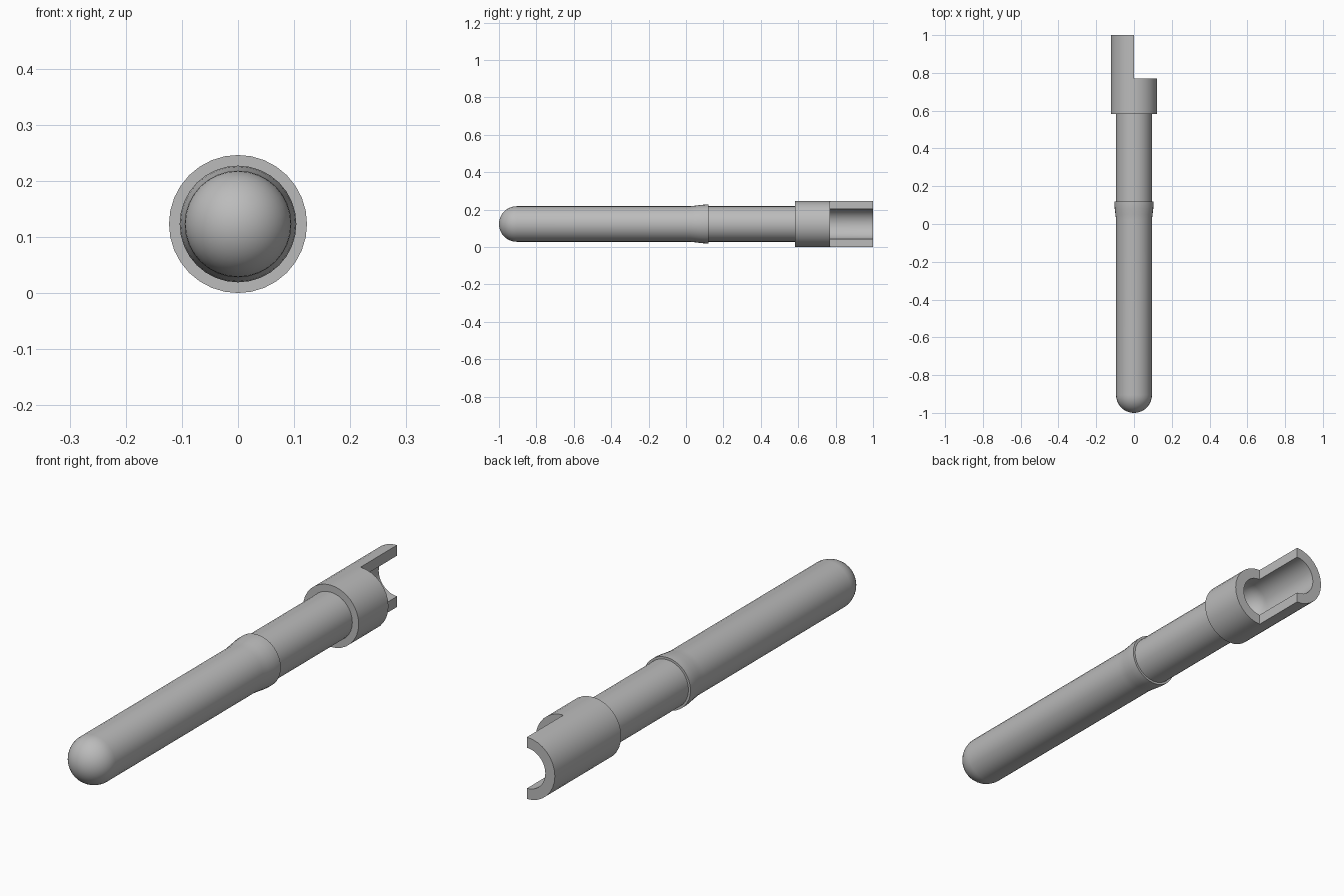
import bpy, bmesh, math
from mathutils import Matrix, Vector

cube = bpy.data.objects.get("Cube")
if cube:
    bpy.data.objects.remove(cube)

SIDES = 32
AXIS_Z = 0.123
BODY_R = 0.095
SOCKET_R = 0.123
BORE_R = 0.081

grey = bpy.data.materials.new("plain grey")
grey.use_nodes = True
colour = (0.5, 0.5, 0.5, 1)
grey.diffuse_color = colour
grey.node_tree.nodes["Principled BSDF"].inputs["Base Color"].default_value = colour


def dome(y, radius, steps=10):
    """Quarter arc from the pole towards +y, as (y, radius) points."""
    arc = [math.pi / 2 * i / steps for i in range(steps + 1)]
    return [(y + radius * (1 - math.cos(a)), radius * math.sin(a)) for a in arc]


def lathe(name, profile):
    """Spin a (y, radius) profile about the long axis."""
    bm = bmesh.new()
    verts = [bm.verts.new((0, y, r)) for y, r in profile]
    edges = [bm.edges.new(pair) for pair in zip(verts, verts[1:])]
    bmesh.ops.spin(bm, geom=verts + edges, cent=(0, 0, 0), axis=(0, 1, 0),
                   angle=2 * math.pi, steps=SIDES, use_duplicate=False)
    bmesh.ops.remove_doubles(bm, verts=bm.verts, dist=0.0001)
    bmesh.ops.recalc_face_normals(bm, faces=bm.faces)
    mesh = bpy.data.meshes.new(name)
    bm.to_mesh(mesh)
    bm.free()
    mesh.materials.append(grey)
    obj = bpy.data.objects.new(name, mesh)
    obj.location.z = AXIS_Z
    bpy.context.collection.objects.link(obj)
    return obj


def smooth(obj):
    bpy.ops.object.select_all(action='DESELECT')
    obj.select_set(True)
    bpy.context.view_layer.objects.active = obj
    bpy.ops.object.shade_smooth_by_angle(angle=math.radians(30))


# Round-nosed front sleeve, flared into a lip, then the plain rear shaft
shaft = lathe("shaft", dome(-1, BODY_R) + [
    (0.02, BODY_R), (0.05, 0.098), (0.08, 0.102), (0.105, 0.104), (0.12, 0.104),
    (0.12, BODY_R), (0.59, BODY_R), (0.59, 0)])

# Socket with a round-bottomed bore
socket = lathe("socket", [(0.583, 0), (0.583, SOCKET_R), (1, SOCKET_R), (1, BORE_R)]
               + dome(0.64, BORE_R)[::-1])

# Cut away the left half of the socket's open end
bm = bmesh.new()
bmesh.ops.create_cube(bm, size=1, matrix=Matrix.Translation(Vector((0.5, 1.27, 0))))
cut_mesh = bpy.data.meshes.new("socket_cutter")
bm.to_mesh(cut_mesh)
bm.free()
cut_mesh.materials.append(grey)
cutter = bpy.data.objects.new("socket_cutter", cut_mesh)
cutter.location.z = AXIS_Z
cutter.hide_render = True
bpy.context.collection.objects.link(cutter)
notch = socket.modifiers.new("notch", 'BOOLEAN')
notch.operation = 'DIFFERENCE'
notch.solver = 'EXACT'
notch.object = cutter
bpy.context.view_layer.objects.active = socket
bpy.ops.object.modifier_apply(modifier="notch")
bpy.data.objects.remove(cutter)

for part in (shaft, socket):
    smooth(part)
